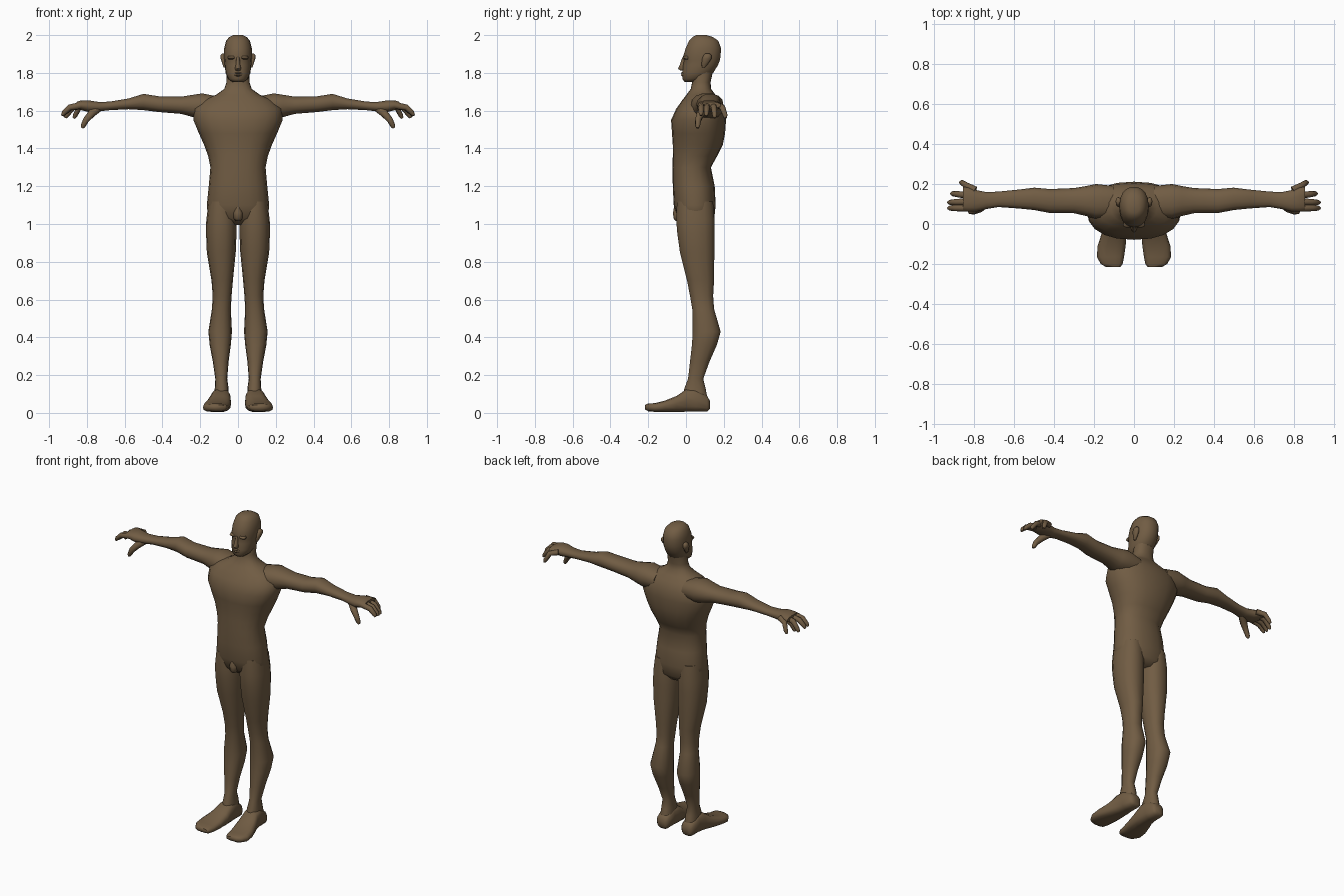
import bpy, bmesh, math
from mathutils import Vector

skin = bpy.data.materials.new("brown_skin")
skin.diffuse_color = (0.165, 0.108, 0.057, 1)


def finish(name, bm, mirror):
    """Turn a bmesh into a smooth skin-coloured object, optionally mirrored in x."""
    bmesh.ops.recalc_face_normals(bm, faces=bm.faces)
    me = bpy.data.meshes.new(name)
    bm.to_mesh(me)
    bm.free()
    me.materials.append(skin)
    ob = bpy.data.objects.new(name, me)
    bpy.context.collection.objects.link(ob)
    if mirror:
        ob.modifiers.new("mirror", 'MIRROR').use_mirror_merge = False
    bpy.ops.object.select_all(action='DESELECT')
    ob.select_set(True)
    bpy.context.view_layer.objects.active = ob
    bpy.ops.object.shade_smooth_by_angle(angle=math.radians(60))
    return ob


def skin_rings(bm, rings):
    """Join rings of points with quads and close both ends."""
    vs = [[bm.verts.new(p) for p in r] for r in rings]
    n = len(vs[0])
    for a, b in zip(vs, vs[1:]):
        for i in range(n):
            bm.faces.new((a[i], a[(i + 1) % n], b[(i + 1) % n], b[i]))
    bm.faces.new(vs[0])
    bm.faces.new(vs[-1])


def loft(name, axis, sections, n=16, power=2.3, mirror=False):
    """Sections are (position on axis, low u, high u, low v, high v)."""
    place = {'x': lambda t, u, v: (t, u, v), 'y': lambda t, u, v: (u, t, v),
             'z': lambda t, u, v: (u, v, t)}[axis]
    rings = []
    for t, u0, u1, v0, v1 in sections:
        ring = []
        for i in range(n):
            a = math.tau * i / n
            c, s = math.cos(a), math.sin(a)
            u = (u0 + u1) / 2 + (u1 - u0) / 2 * math.copysign(abs(c) ** (2 / power), c)
            v = (v0 + v1) / 2 + (v1 - v0) / 2 * math.copysign(abs(s) ** (2 / power), s)
            ring.append(place(t, u, v))
        rings.append(ring)
    bm = bmesh.new()
    skin_rings(bm, rings)
    return finish(name, bm, mirror)


def tube(name, pts, radii, n=8):
    """Mirrored bent, tapered finger with a rounded tip."""
    pts = [Vector(p) for p in pts]
    rings = []
    for i, (p, r) in enumerate(zip(pts, radii)):
        d = (pts[min(i + 1, len(pts) - 1)] - pts[max(i - 1, 0)]).normalized()
        side = d.cross(Vector((0, 0, 1))).normalized()
        up = side.cross(d)
        rings.append([p + r * (math.cos(math.tau * k / n) * side +
                               math.sin(math.tau * k / n) * up) for k in range(n)])
    bm = bmesh.new()
    skin_rings(bm, rings)
    return finish(name, bm, True)


def sym(rows):
    """Expand (t, half width, low v, high v) to symmetric sections."""
    return [(t, -w, w, a, b) for t, w, a, b in rows]


# torso and neck
loft("torso", 'z', sym([
    (0.995, 0.10, 0.00, 0.12), (1.03, 0.158, -0.045, 0.15), (1.10, 0.165, -0.065, 0.157),
    (1.20, 0.155, -0.07, 0.152), (1.30, 0.146, -0.071, 0.132), (1.36, 0.158, -0.07, 0.165),
    (1.42, 0.18, -0.07, 0.195), (1.48, 0.207, -0.074, 0.207), (1.55, 0.236, -0.079, 0.212),
    (1.61, 0.235, -0.052, 0.205), (1.655, 0.185, -0.02, 0.18), (1.685, 0.115, 0.003, 0.155),
    (1.715, 0.073, 0.025, 0.133), (1.75, 0.061, 0.032, 0.13), (1.82, 0.06, 0.035, 0.145)]), n=20)

# groin
loft("groin", 'z', sym([
    (1.015, 0.012, -0.055, 0.0), (1.03, 0.025, -0.068, 0.0), (1.06, 0.027, -0.07, 0.0),
    (1.09, 0.012, -0.065, 0.0)]), n=10)

# legs
loft("leg", 'z', [
    (1.12, 0.02, 0.155, -0.05, 0.145), (1.02, 0.008, 0.168, -0.054, 0.153),
    (0.95, 0.008, 0.169, -0.048, 0.153), (0.85, 0.012, 0.165, -0.034, 0.152),
    (0.70, 0.027, 0.14, 0.004, 0.15), (0.62, 0.034, 0.134, 0.02, 0.145),
    (0.55, 0.038, 0.138, 0.032, 0.15), (0.43, 0.032, 0.157, 0.034, 0.185),
    (0.36, 0.038, 0.15, 0.03, 0.165), (0.27, 0.05, 0.133, 0.02, 0.125),
    (0.18, 0.057, 0.12, 0.01, 0.092), (0.13, 0.05, 0.123, -0.01, 0.105),
    (0.05, 0.048, 0.13, -0.02, 0.12)], n=14, mirror=True)

# feet
loft("foot", 'y', [
    (0.126, 0.06, 0.115, 0.02, 0.065), (0.112, 0.046, 0.13, 0.006, 0.09),
    (0.05, 0.043, 0.135, 0.005, 0.13), (0.0, 0.038, 0.145, 0.005, 0.125),
    (-0.05, 0.037, 0.163, 0.005, 0.09), (-0.11, 0.042, 0.182, 0.005, 0.066),
    (-0.165, 0.05, 0.186, 0.005, 0.052), (-0.20, 0.057, 0.166, 0.008, 0.05),
    (-0.216, 0.068, 0.14, 0.018, 0.042)], n=14, power=2.8, mirror=True)

# arms running into the palms
loft("arm", 'x', [
    (0.10, 0.03, 0.19, 1.56, 1.675), (0.19, 0.025, 0.20, 1.555, 1.693),
    (0.24, 0.04, 0.19, 1.565, 1.685), (0.30, 0.054, 0.18, 1.582, 1.675),
    (0.42, 0.055, 0.175, 1.592, 1.677), (0.50, 0.07, 0.182, 1.602, 1.69),
    (0.58, 0.078, 0.172, 1.607, 1.665), (0.68, 0.085, 0.162, 1.602, 1.648),
    (0.74, 0.075, 0.16, 1.595, 1.647), (0.79, 0.062, 0.17, 1.592, 1.655),
    (0.83, 0.062, 0.185, 1.602, 1.655), (0.855, 0.066, 0.185, 1.612, 1.647)], n=14, mirror=True)

# fingers: (knuckle y, tip x, tip y, tip z)
for i, (ky, tx, ty, tz) in enumerate([(0.08, 0.93, 0.08, 1.575), (0.112, 0.93, 0.108, 1.572),
                                      (0.142, 0.915, 0.152, 1.562), (0.17, 0.87, 0.208, 1.56)]):
    kx = 0.83 - 0.012 * i
    mid = (kx + 0.62 * (tx - kx), ky + 0.6 * (ty - ky), 1.617)
    tube("finger_%d" % (i + 1),
         [(kx, ky, 1.628), mid, (tx - 0.008, ty, tz + 0.014), (tx, ty, tz)],
         [0.018, 0.016, 0.013, 0.007])
tube("thumb", [(0.74, 0.105, 1.612), (0.775, 0.078, 1.585), (0.805, 0.064, 1.55),
               (0.82, 0.062, 1.52), (0.825, 0.062, 1.508)],
     [0.022, 0.022, 0.017, 0.013, 0.007])

# head
loft("head", 'z', sym([
    (1.752, 0.03, -0.008, 0.06), (1.768, 0.052, -0.02, 0.10), (1.80, 0.066, -0.02, 0.145),
    (1.84, 0.07, -0.016, 0.17), (1.865, 0.072, -0.012, 0.18), (1.885, 0.074, -0.017, 0.184),
    (1.93, 0.073, -0.003, 0.187), (1.97, 0.063, 0.015, 0.172), (1.99, 0.046, 0.035, 0.142),
    (2.0, 0.026, 0.055, 0.11)]), n=18, power=2.2)

# facial features
loft("nose", 'z', sym([
    (1.812, 0.012, -0.03, 0.0), (1.822, 0.017, -0.042, 0.0), (1.84, 0.012, -0.034, 0.0),
    (1.885, 0.008, -0.018, 0.0)]), n=8, power=2)
loft("lips", 'z', sym([
    (1.782, 0.012, -0.022, 0.0), (1.789, 0.022, -0.028, 0.0), (1.794, 0.025, -0.023, 0.0),
    (1.799, 0.022, -0.028, 0.0), (1.804, 0.010, -0.022, 0.0)]), n=10, power=2)
loft("brow", 'z', [
    (1.872, 0.014, 0.05, -0.008, 0.02), (1.88, 0.01, 0.056, -0.018, 0.02),
    (1.89, 0.012, 0.052, -0.012, 0.02)], n=10, power=2.5, mirror=True)

# ears
loft("ear", 'z', [
    (1.828, 0.064, 0.076, 0.085, 0.10), (1.845, 0.064, 0.082, 0.082, 0.115),
    (1.875, 0.064, 0.092, 0.085, 0.135), (1.893, 0.066, 0.092, 0.093, 0.135),
    (1.902, 0.068, 0.084, 0.102, 0.125)], n=8, mirror=True)
